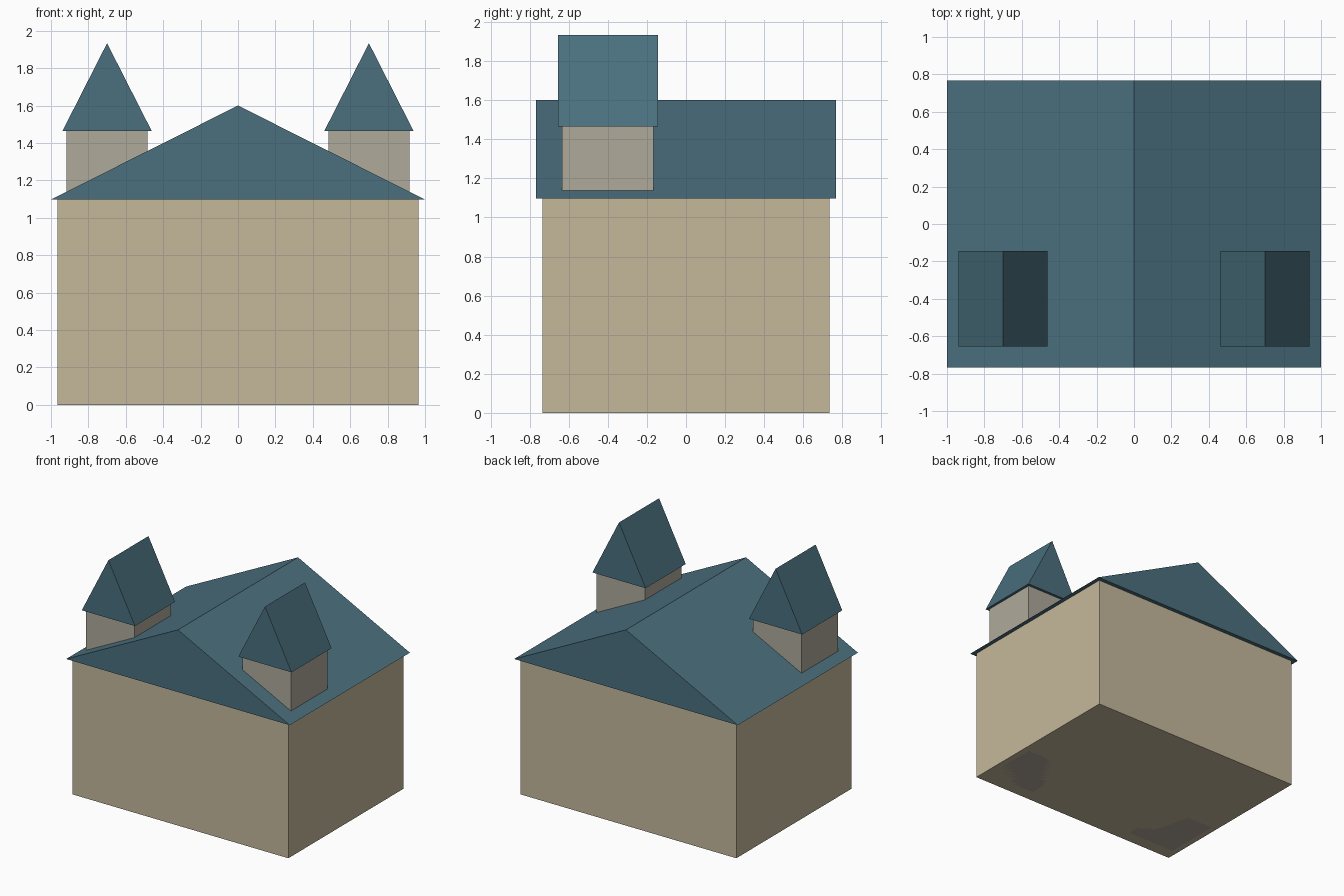
import bpy

if "Cube" in bpy.data.objects:
    bpy.data.objects.remove(bpy.data.objects["Cube"])


def material(name, rgb):
    m = bpy.data.materials.new(name)
    m.diffuse_color = (*rgb, 1)
    m.use_nodes = True
    m.node_tree.nodes["Principled BSDF"].inputs["Base Color"].default_value = m.diffuse_color
    return m


WALL = material("wall_plaster", (0.56, 0.485, 0.33))
STONE = material("turret_stone", (0.43, 0.40, 0.33))
TILE = material("roof_tile", (0.069, 0.162, 0.209))


def extrude_profile(name, profile, centre, half_y, mat):
    """Extrude a front-view (x, z) profile along y into a closed solid."""
    n = len(profile)
    cx, cy = centre
    verts = [(cx + x, cy + s * half_y, z) for s in (-1, 1) for x, z in profile]
    faces = [list(range(n)), list(range(2 * n - 1, n - 1, -1))]
    faces += [[i, i + n, (i + 1) % n + n, (i + 1) % n] for i in range(n)]
    mesh = bpy.data.meshes.new(name)
    mesh.from_pydata(verts, [], faces)
    mesh.materials.append(mat)
    obj = bpy.data.objects.new(name, mesh)
    bpy.context.collection.objects.link(obj)
    return obj


def block(name, centre, half_x, half_y, top, mat):
    profile = [(-half_x, 0), (half_x, 0), (half_x, top), (-half_x, top)]
    return extrude_profile(name, profile, centre, half_y, mat)


def gable(name, centre, half_x, half_y, eaves, ridge, mat):
    profile = [(-half_x, eaves), (half_x, eaves), (0, ridge)]
    return extrude_profile(name, profile, centre, half_y, mat)


# Main house
block("house_walls", (0, 0), 0.965, 0.735, 1.097, WALL)
gable("main_roof", (0, 0), 1.0, 0.767, 1.097, 1.6, TILE)

# Pair of front turrets, running down through the house to the ground
for side, sx in (("left", -1), ("right", 1)):
    spot = (sx * 0.7, -0.4)
    block(side + "_turret", spot, 0.217, 0.234, 1.465, STONE)
    gable(side + "_turret_roof", spot, 0.238, 0.256, 1.465, 1.933, TILE)
